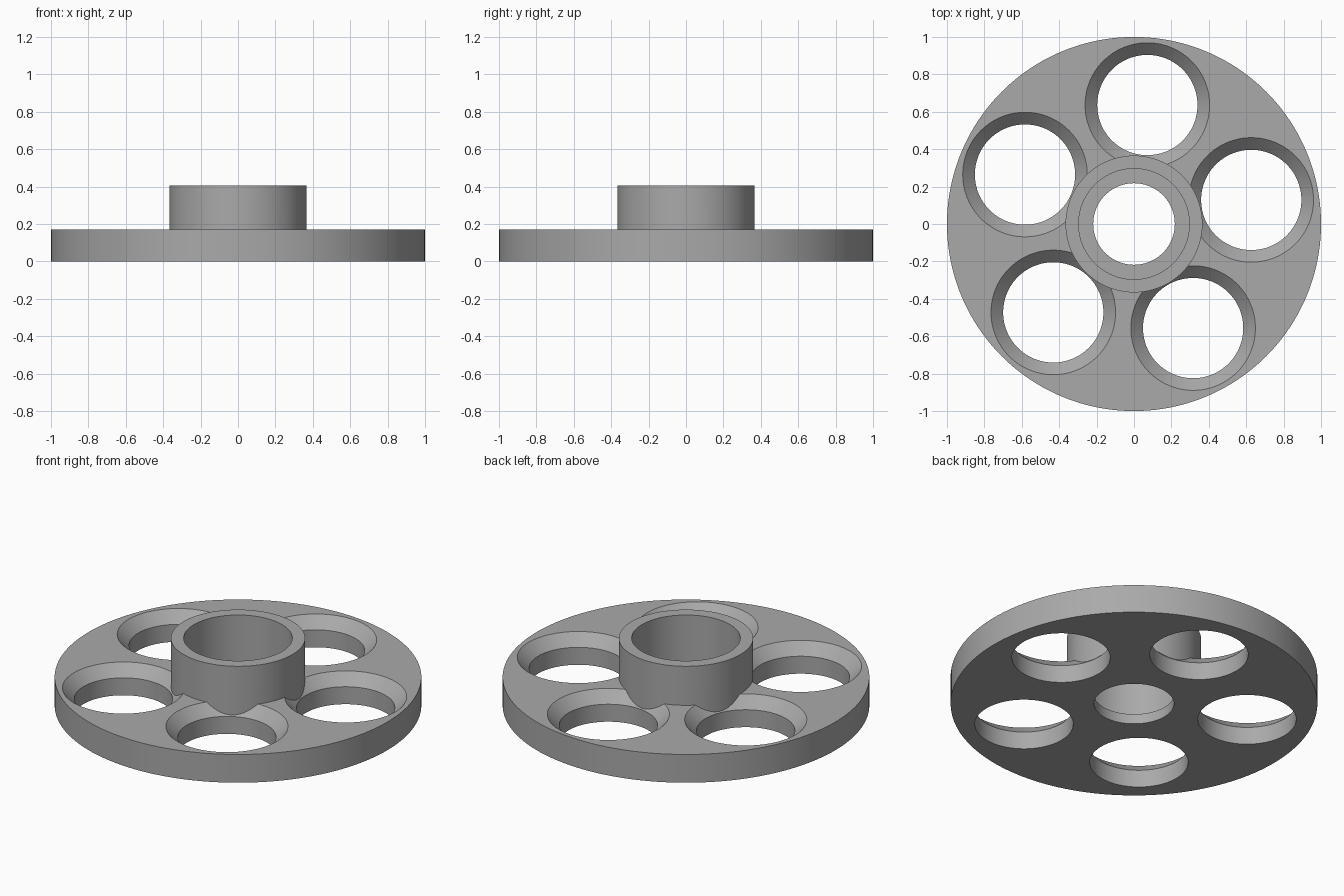
import bpy, bmesh
from math import radians, cos, sin, tau

cube = bpy.data.objects.get("Cube")
if cube:
    bpy.data.objects.remove(cube)

grey = bpy.data.materials.new("plain grey")
grey.use_nodes = True
colour = (0.4, 0.4, 0.4, 1)
grey.diffuse_color = colour
grey.node_tree.nodes["Principled BSDF"].inputs["Base Color"].default_value = colour


def lathe(name, profile, centre=(0, 0), sides=128):
    """Closed solid turned from (radius, height) rings, capped at both ends."""
    bm = bmesh.new()
    rings = [[bm.verts.new((r * cos(tau * i / sides), r * sin(tau * i / sides), z))
              for i in range(sides)] for r, z in profile]
    for low, high in zip(rings, rings[1:]):
        for i in range(sides):
            j = (i + 1) % sides
            bm.faces.new((low[i], low[j], high[j], high[i]))
    bm.faces.new(rings[0][::-1])
    bm.faces.new(rings[-1])
    mesh = bpy.data.meshes.new(name)
    bm.to_mesh(mesh)
    bm.free()
    mesh.materials.append(grey)
    obj = bpy.data.objects.new(name, mesh)
    obj.location = (*centre, 0)
    bpy.context.collection.objects.link(obj)
    return obj


def combine(target, tool, operation):
    """Apply a boolean to the target and discard the tool."""
    mod = target.modifiers.new(operation.lower(), "BOOLEAN")
    mod.operation, mod.solver, mod.object = operation, "EXACT", tool
    bpy.context.view_layer.objects.active = target
    bpy.ops.object.modifier_apply(modifier=mod.name)
    bpy.data.objects.remove(tool)


PLATE_TOP, HUB_TOP = 0.17, 0.405
HOLE, SINK, DEPTH = 0.268, 0.333, 0.065
RING = 0.64

# Round plate
wheel = lathe("flanged_wheel", [(1, 0), (1, PLATE_TOP)], sides=160)

# Five countersunk holes around the hub
for k in range(5):
    a = radians(11.6 + 72 * k)
    hole = lathe("hole_cutter", [(HOLE, -0.1), (HOLE, PLATE_TOP - DEPTH),
                                 (SINK, PLATE_TOP), (SINK, PLATE_TOP + 0.1)],
                 (RING * cos(a), RING * sin(a)))
    combine(wheel, hole, "DIFFERENCE")

# Hub, running down into the countersinks
combine(wheel, lathe("hub", [(0.366, 0.05), (0.366, HUB_TOP)]), "UNION")

# Stepped bore
combine(wheel, lathe("bore_cutter", [(0.218, -0.1), (0.218, 0.06), (0.296, 0.0601),
                                     (0.296, HUB_TOP + 0.1)]), "DIFFERENCE")

bpy.ops.object.select_all(action="DESELECT")
wheel.select_set(True)
bpy.context.view_layer.objects.active = wheel
bpy.ops.object.shade_smooth_by_angle(angle=radians(25))
